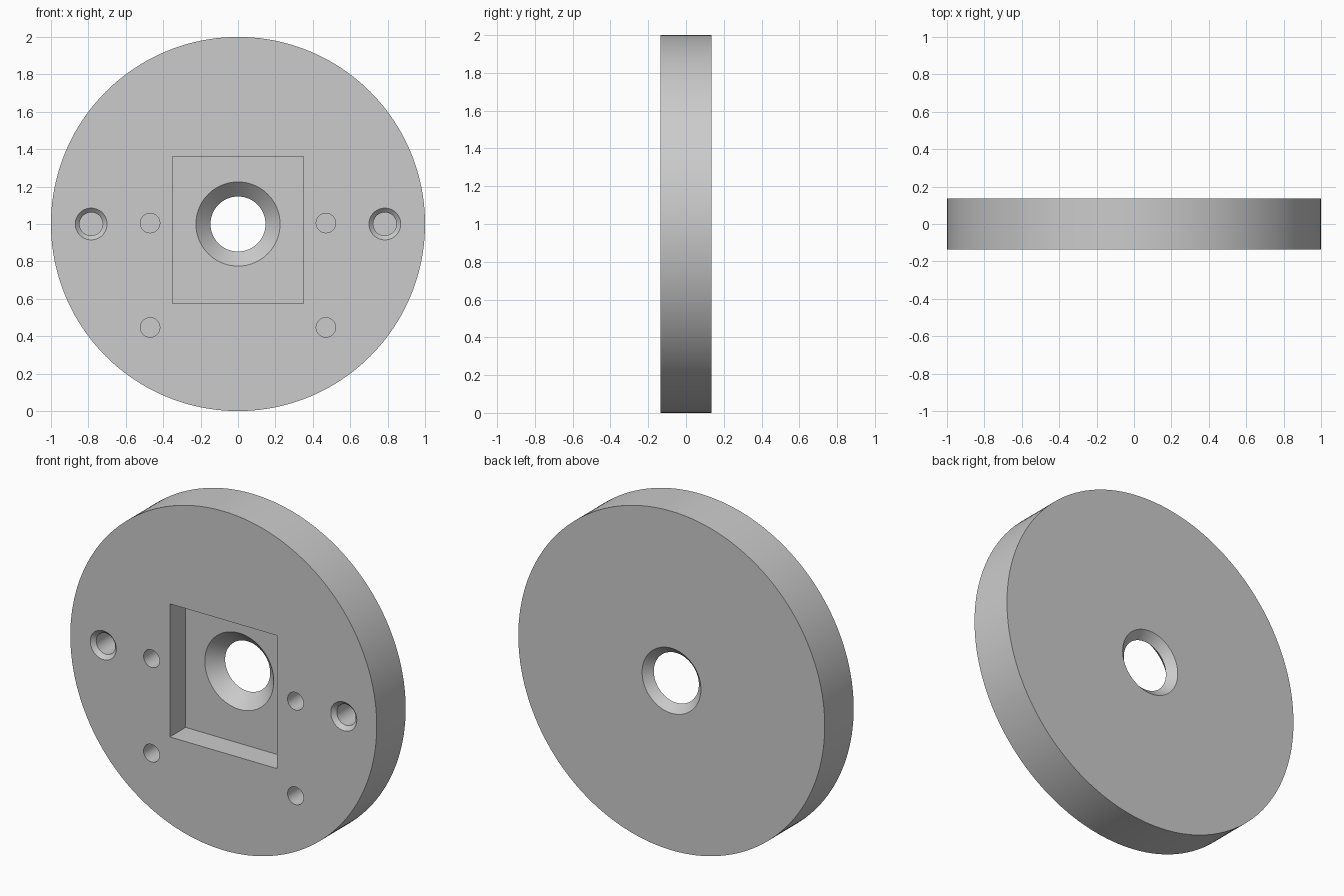
import bpy
import bmesh
from math import radians, sin, cos, tau

if "Cube" in bpy.data.objects:
    bpy.data.objects.remove(bpy.data.objects["Cube"], do_unlink=True)

HALF = 0.135          # half the plate thickness
FLOOR = 0.012         # y of the pocket floor
OVER = 0.02           # how far cutters pass the faces

grey = bpy.data.materials.new("plain grey")
grey.use_nodes = True
grey.diffuse_color = (0.6, 0.6, 0.6, 1)
grey.node_tree.nodes["Principled BSDF"].inputs["Base Color"].default_value = (0.6, 0.6, 0.6, 1)


def lathe(name, profile, x=0.0, z=1.0, sides=64):
    """Closed solid turned about the y axis; profile is (radius, y) pairs."""
    bm = bmesh.new()
    rings = [[bm.verts.new((x + r * cos(tau * i / sides), y, z + r * sin(tau * i / sides)))
              for i in range(sides)] for r, y in profile]
    for a, b in zip(rings, rings[1:]):
        for i in range(sides):
            j = (i + 1) % sides
            bm.faces.new((a[i], a[j], b[j], b[i]))
    bm.faces.new(rings[0])
    bm.faces.new(rings[-1])
    return finish(name, bm)


def box(name, x0, x1, y0, y1, z0, z1):
    bm = bmesh.new()
    bmesh.ops.create_cube(bm, size=1)
    for v in bm.verts:
        v.co = (x1 if v.co.x > 0 else x0, y1 if v.co.y > 0 else y0, z1 if v.co.z > 0 else z0)
    return finish(name, bm)


def finish(name, bm):
    bmesh.ops.recalc_face_normals(bm, faces=bm.faces)
    mesh = bpy.data.meshes.new(name)
    bm.to_mesh(mesh)
    bm.free()
    mesh.materials.append(grey)
    obj = bpy.data.objects.new(name, mesh)
    bpy.context.collection.objects.link(obj)
    return obj


# Round plate
plate = lathe("round_plate", [(1, -HALF), (1, HALF)], sides=160)

# Square pocket in the front
cutters = [box("pocket_cutter", -0.35, 0.35, -HALF - OVER, FLOOR, 0.575, 1.36)]

# Central through hole, flared towards both faces
waist = FLOOR + 0.078
cutters.append(lathe("centre_hole_cutter", [(0.225 + OVER, FLOOR - OVER), (0.147, waist),
                                            (0.192 + OVER, HALF + OVER)], sides=96))

for side, sx in (("left", 1), ("right", -1)):
    # Countersunk blind holes near the rim
    cutters.append(lathe(side + "_countersunk_cutter",
                         [(0.085 + OVER, -HALF - OVER), (0.062, -HALF + 0.023), (0.062, 0.065)],
                         x=sx * 0.785))
    # Plain blind holes
    for level, z in (("upper", 1.005), ("lower", 0.447)):
        cutters.append(lathe(side + "_" + level + "_hole_cutter",
                             [(0.052, -HALF - OVER), (0.052, 0.065)], x=sx * 0.47, z=z))

# Cut everything, then drop the cutters
bpy.context.view_layer.objects.active = plate
plate.select_set(True)
for cutter in cutters:
    mod = plate.modifiers.new(cutter.name, "BOOLEAN")
    mod.operation = "DIFFERENCE"
    mod.solver = "EXACT"
    mod.object = cutter
    bpy.ops.object.modifier_apply(modifier=mod.name)
    bpy.data.objects.remove(cutter, do_unlink=True)

# Smooth round walls, sharp rims
bpy.ops.object.select_all(action="DESELECT")
plate.select_set(True)
bpy.ops.object.shade_smooth_by_angle(angle=radians(30))
